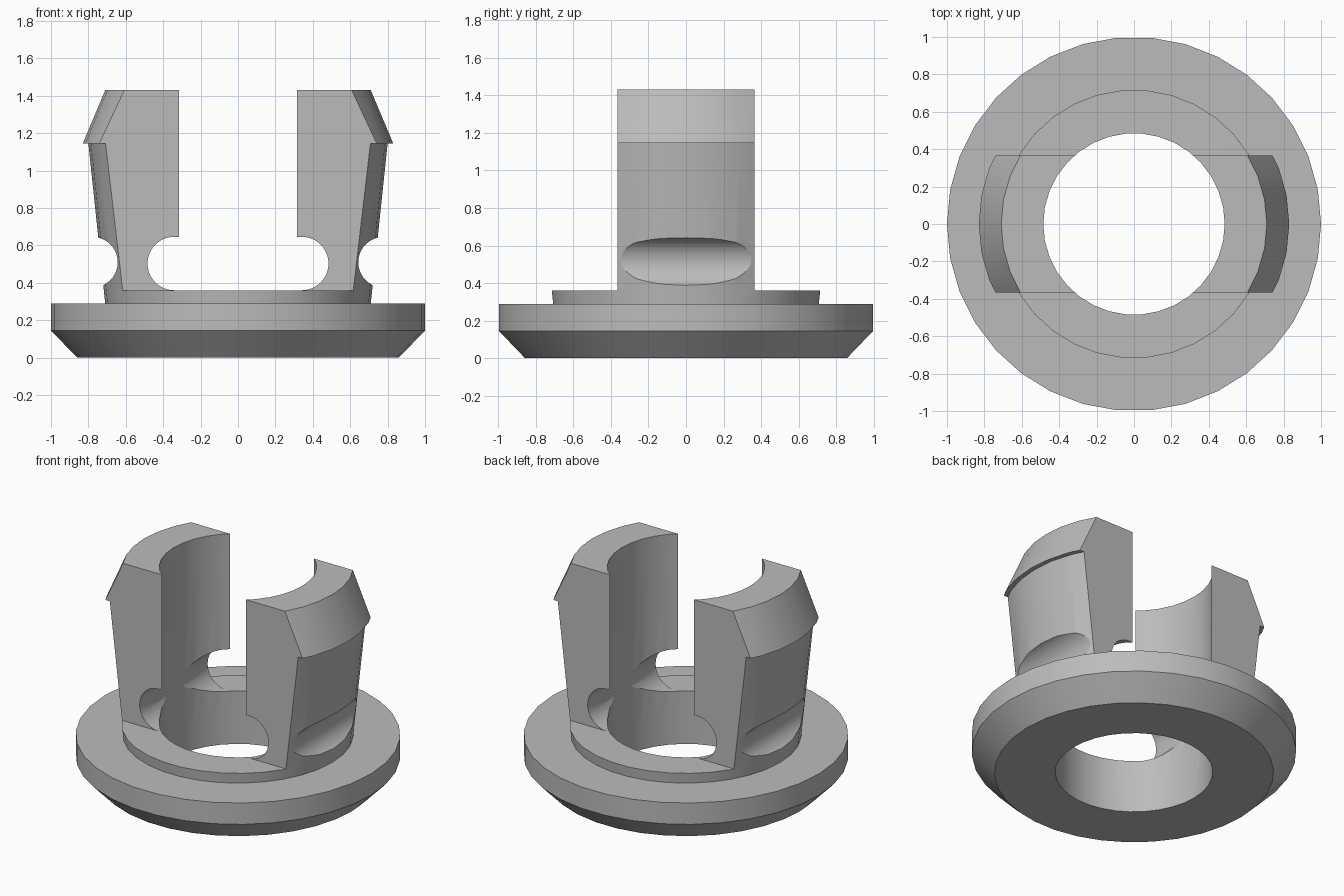
import bpy
import bmesh
from math import cos, sin, pi, tau, radians

cube = bpy.data.objects.get("Cube")
if cube:
    bpy.data.objects.remove(cube, do_unlink=True)

SIDES = 34
BORE, TOP = 0.485, 1.43
RING_TOP, PRONG_HALF = 0.36, 0.365

grey = bpy.data.materials.new("plain grey")
grey.use_nodes = True
colour = (0.5, 0.5, 0.5, 1)
grey.diffuse_color = colour
grey.node_tree.nodes["Principled BSDF"].inputs["Base Color"].default_value = colour


def add_object(name, bm):
    bmesh.ops.recalc_face_normals(bm, faces=bm.faces)
    mesh = bpy.data.meshes.new(name)
    bm.to_mesh(mesh)
    bm.free()
    mesh.materials.append(grey)
    obj = bpy.data.objects.new(name, mesh)
    bpy.context.collection.objects.link(obj)
    return obj


def lathe(name, profile):
    """Turn a closed (radius, z) profile around the z axis."""
    bm = bmesh.new()
    rings = [[bm.verts.new((r * cos(tau * i / SIDES), r * sin(tau * i / SIDES), z))
              for r, z in profile] for i in range(SIDES)]
    n = len(profile)
    for i in range(SIDES):
        a, b = rings[i], rings[(i + 1) % SIDES]
        for j in range(n):
            k = (j + 1) % n
            bm.faces.new((a[j], b[j], b[k], a[k]))
    return add_object(name, bm)


def prism(name, outline, y0, y1):
    """Extrude a closed (x, z) outline along y."""
    bm = bmesh.new()
    face = bm.faces.new([bm.verts.new((x, y0, z)) for x, z in outline])
    moved = bmesh.ops.extrude_face_region(bm, geom=[face])
    verts = [v for v in moved["geom"] if isinstance(v, bmesh.types.BMVert)]
    bmesh.ops.translate(bm, verts=verts, vec=(0, y1 - y0, 0))
    return add_object(name, bm)


def arc(cx, cz, r, start, end, steps):
    return [(cx + r * cos(start + (end - start) * i / steps),
             cz + r * sin(start + (end - start) * i / steps)) for i in range(steps + 1)]


# Body: chamfered flange, raised ring, tapered sleeve and barbed rim
body = lathe("snap_bushing", [
    (BORE, 0), (0.86, 0), (1, 0.145), (1, 0.29), (0.71, 0.29),
    (0.80, 1.145), (0.83, 1.145), (0.71, TOP), (BORE, TOP)])

cutters = []

# Side cuts leave two prongs standing
for name, s in (("front", -1), ("back", 1)):
    box = [(-1.2, RING_TOP), (1.2, RING_TOP), (1.2, 2), (-1.2, 2)]
    cutters.append(prism(name + "_side_cutter", box, s * PRONG_HALF, s * 1.2))

# Rounded slot relieving the inner foot of both prongs
slot_r = 0.143
slot_x, slot_z = BORE - 0.001 - slot_r, RING_TOP + slot_r
slot = arc(slot_x, slot_z, slot_r, -pi / 2, pi / 2, 20)
slot += arc(-slot_x, slot_z, slot_r, pi / 2, 3 * pi / 2, 20)
cutters.append(prism("slot_cutter", slot, -0.6, 0.6))

# Round notches across the outer foot of each prong
for name, s in (("left", 1), ("right", -1)):
    circle = arc(s * 0.778, 0.51, 0.135, 0, tau, 40)[:-1]
    cutters.append(prism(name + "_notch_cutter", circle, -0.9, 0.9))

for cutter in cutters:
    mod = body.modifiers.new(cutter.name, "BOOLEAN")
    mod.operation = "DIFFERENCE"
    mod.solver = "EXACT"
    mod.object = cutter

# Bake the cuts and drop the helpers
bpy.context.view_layer.update()
baked = bpy.data.meshes.new_from_object(
    body.evaluated_get(bpy.context.evaluated_depsgraph_get()))
body.modifiers.clear()
body.data = baked
for cutter in cutters:
    bpy.data.objects.remove(cutter, do_unlink=True)

# Smooth the round walls, keep the machined edges crisp
bpy.ops.object.select_all(action="DESELECT")
body.select_set(True)
bpy.context.view_layer.objects.active = body
bpy.ops.object.shade_smooth_by_angle(angle=radians(22))
